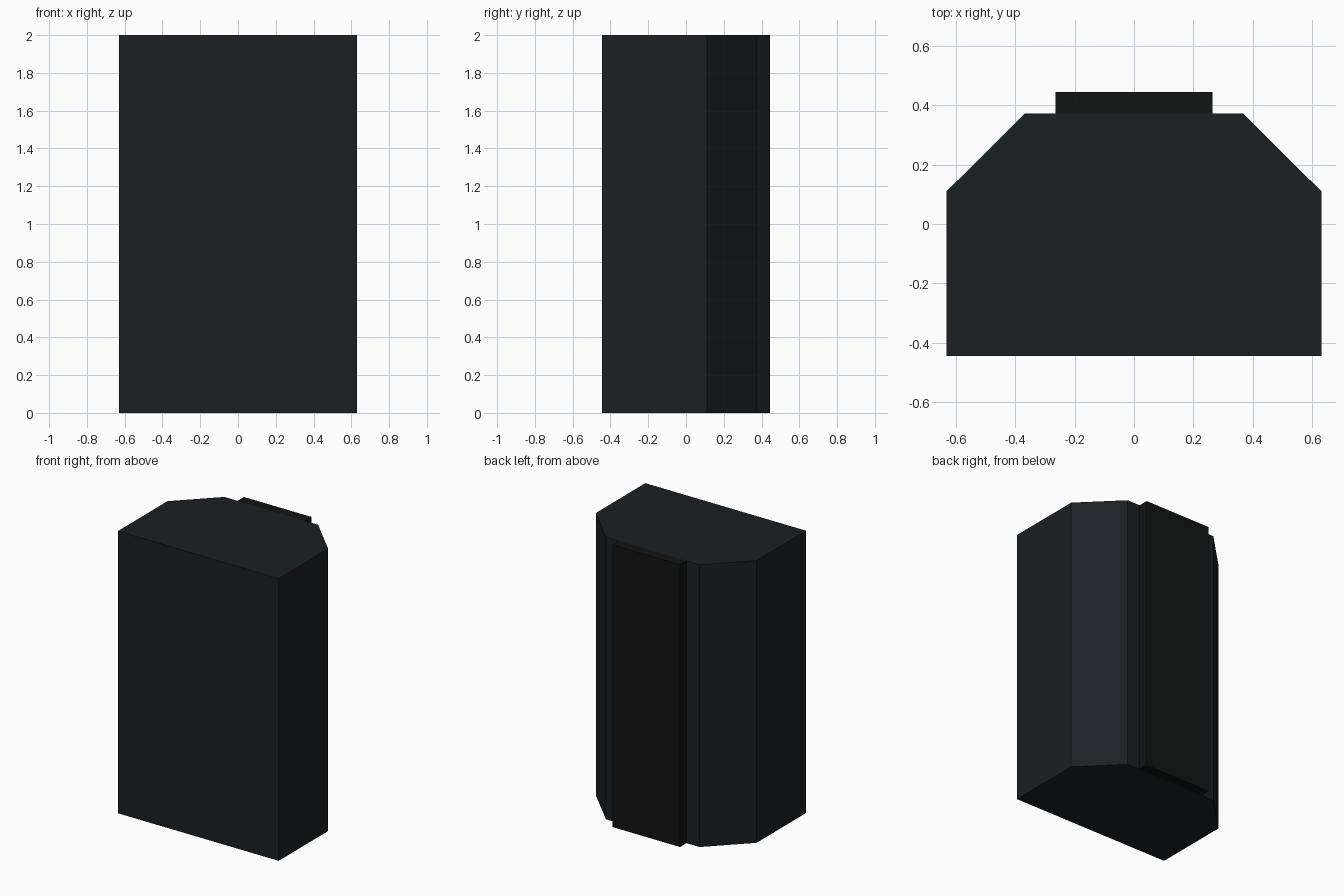
import bpy, bmesh

if "Cube" in bpy.data.objects:
    bpy.data.objects.remove(bpy.data.objects["Cube"])

HEIGHT = 2.0


def material(name, color):
    m = bpy.data.materials.new(name)
    m.diffuse_color = (*color, 1)
    m.use_nodes = True
    m.node_tree.nodes["Principled BSDF"].inputs["Base Color"].default_value = m.diffuse_color
    return m


def mirrored(half):
    # Complete a right-hand half profile across x = 0
    return half + [(-x, y) for x, y in reversed(half)]


def prism(name, profile, mat):
    # Extrude a plan outline straight up from the ground
    bm = bmesh.new()
    base = bm.faces.new([bm.verts.new((x, y, 0)) for x, y in profile])
    top = bmesh.ops.extrude_face_region(bm, geom=[base])["geom"]
    verts = [g for g in top if isinstance(g, bmesh.types.BMVert)]
    bmesh.ops.translate(bm, verts=verts, vec=(0, 0, HEIGHT))
    bmesh.ops.recalc_face_normals(bm, faces=bm.faces)
    mesh = bpy.data.meshes.new(name)
    bm.to_mesh(mesh)
    bm.free()
    mesh.materials.append(mat)
    ob = bpy.data.objects.new(name, mesh)
    bpy.context.collection.objects.link(ob)
    return ob


# Cabinet body with chamfered rear corners
prism("cabinet_body",
      mirrored([(0.63, -0.444), (0.63, 0.11), (0.367, 0.372)]),
      material("dark_slate", (0.010, 0.014, 0.017)))

# Full-height strip on the back
prism("back_strip",
      mirrored([(0.264, 0.372), (0.264, 0.444)]),
      material("near_black", (0.006, 0.0065, 0.0065)))
